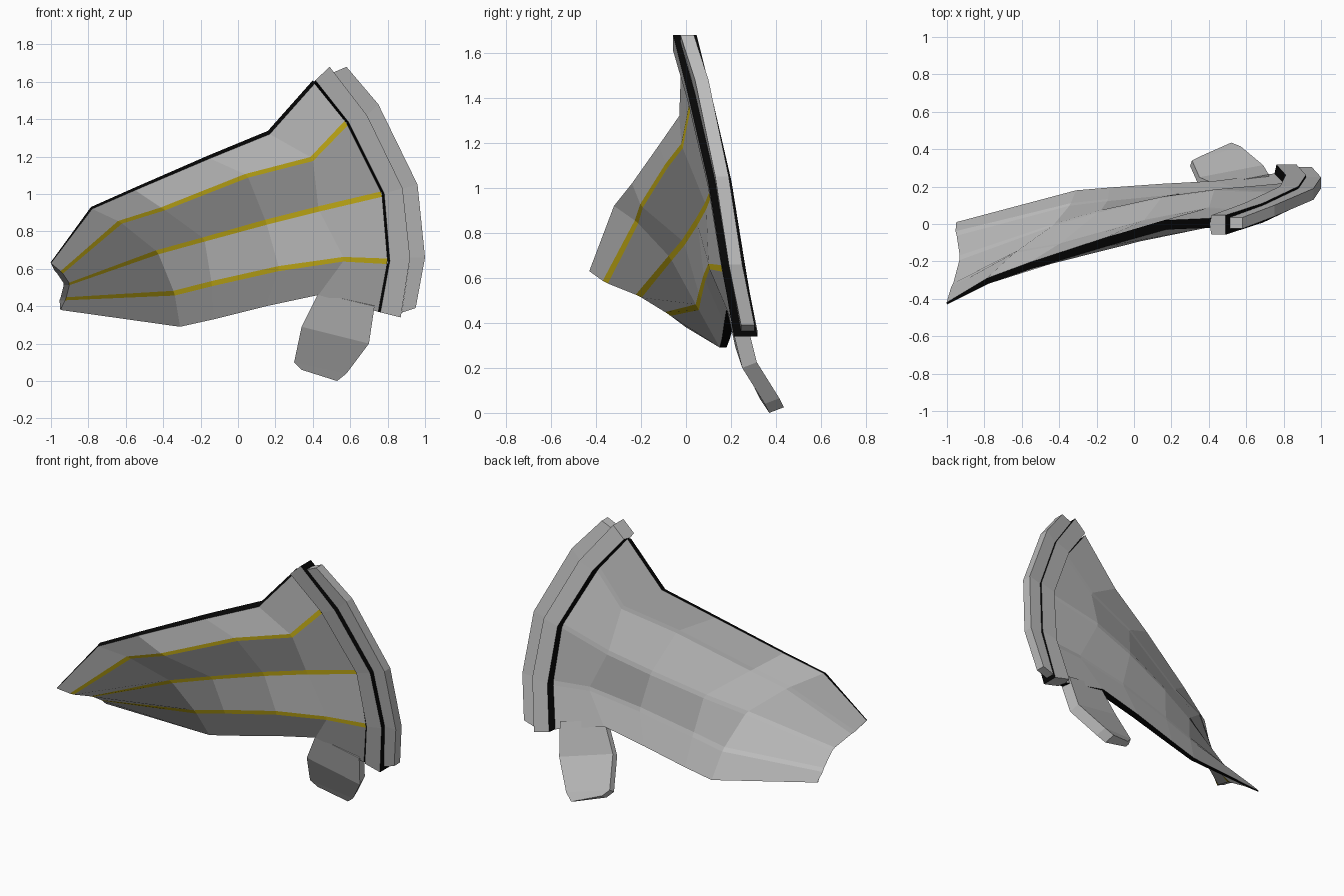
import bpy
import bmesh
from mathutils import Vector

default_cube = bpy.data.objects.get("Cube")
if default_cube:
    bpy.data.objects.remove(default_cube, do_unlink=True)


def make_material(name, colour):
    material = bpy.data.materials.new(name)
    material.use_nodes = True
    material.diffuse_color = colour
    shader = next(n for n in material.node_tree.nodes if n.type == "BSDF_PRINCIPLED")
    shader.inputs["Base Color"].default_value = colour
    return material


GREY, BLACK, YELLOW = range(3)
materials = [
    make_material("plate grey", (0.51, 0.51, 0.51, 1)),
    make_material("trim black", (0.002, 0.002, 0.002, 1)),
    make_material("stripe yellow", (0.66, 0.5, 0.01, 1)),
]


def finish(name, bm):
    """Turn a bmesh into a flat shaded object carrying the shared materials."""
    bmesh.ops.recalc_face_normals(bm, faces=bm.faces)
    mesh = bpy.data.meshes.new(name)
    bm.to_mesh(mesh)
    bm.free()
    for material in materials:
        mesh.materials.append(material)
    bpy.context.collection.objects.link(bpy.data.objects.new(name, mesh))


def loft(name, sections, colours):
    """Bridge closed sections; colours gives one material per side."""
    bm = bmesh.new()
    rings = [[bm.verts.new(p) for p in section] for section in sections]
    count = len(colours)
    for a, b in zip(rings, rings[1:]):
        for i in range(count):
            j = (i + 1) % count
            bm.faces.new((a[i], a[j], b[j], b[i])).material_index = colours[i]
    bm.faces.new(rings[0])
    bm.faces.new(rings[-1])
    finish(name, bm)


# Wing plate: five crease lines running from the tip to the collar
creases = [
    [(-1, -.43, .63), (-.78, -.32, .92), (-.55, -.24, 1.02),
     (-.15, -.12, 1.19), (.17, -.03, 1.32), (.41, -.02, 1.59)],
    [(-.94, -.36, .58), (-.63, -.22, .85), (-.4, -.2, .92),
     (.05, -.09, 1.1), (.4, -.02, 1.19), (.58, .02, 1.38)],
    [(-.9, -.21, .52), (-.43, -.07, .69), (-.18, -.01, .76),
     (.15, .05, .85), (.43, .09, .92), (.77, .12, 1)],
    [(-.92, -.08, .44), (-.34, .05, .47), (-.14, .06, .52),
     (.22, .08, .6), (.57, .1, .65), (.8, .17, .64)],
    [(-.95, 0, .38), (-.31, .15, .29), (-.13, .16, .33),
     (.15, .17, .4), (.43, .18, .46), (.75, .22, .37)],
]
creases = [[Vector(p) for p in line] for line in creases]
thickness = [.01, .03, .035, .045, .05, .05]

# The back is smoother than the front, so the plate swells between its edges
row_swell = [0, .06, .06, .05, .05, .035, .035, 0]
column_swell = [0, .7, .9, 1, .9, 0]


def toward(line, other, distance=.015):
    return [p + (q - p).normalized() * distance for p, q in zip(line, other)]


# Each inner crease is split in two so that a narrow stripe fits between
rows = [creases[0]]
for k in range(1, 4):
    rows.append(toward(creases[k], creases[k - 1]))
    rows.append(toward(creases[k], creases[k + 1]))
rows.append(creases[4])


def back_point(row, column):
    lean = Vector((-.2, 1, .35)) if row == 0 else Vector((0, 1, 0))
    shift = lean * (thickness[column] + row_swell[row] * column_swell[column])
    if column == 0 and 0 < row < len(rows) - 1:
        shift += Vector((-.03, .02, 0))
    return rows[row][column] + shift


bm = bmesh.new()
front = [[bm.verts.new(p) for p in row] for row in rows]
back = [[bm.verts.new(back_point(r, c)) for c in range(len(row))]
        for r, row in enumerate(rows)]
last = len(rows) - 1
for r in range(last):
    for c in range(len(thickness) - 1):
        for grid in (front, back):
            face = bm.faces.new((grid[r][c], grid[r][c + 1],
                                 grid[r + 1][c + 1], grid[r + 1][c]))
            if grid is front and r % 2:
                face.material_index = YELLOW
    for c, colour in ((0, GREY), (-1, BLACK)):
        bm.faces.new((front[r][c], front[r + 1][c],
                      back[r + 1][c], back[r][c])).material_index = colour
for r in (0, last):
    for c in range(len(thickness) - 1):
        bm.faces.new((front[r][c], front[r][c + 1],
                      back[r][c + 1], back[r][c])).material_index = BLACK
finish("wing_plate", bm)


# Collar bands: flat arcs swept along the wide end of the plate
inner_arc = [(.405, 1.6), (.58, 1.38), (.77, 1), (.8, .64), (.75, .37)]
middle_arc = [(.49, 1.68), (.69, 1.42), (.88, 1.03), (.92, .66), (.87, .34)]
outer_start = [(.51, 1.65)] + middle_arc[1:-1] + [(.875, .365)]
outer_arc = [(.58, 1.68), (.75, 1.48), (.96, 1.05), (1, .66), (.95, .39)]
depths = [-.005, .06, .15, .21, .265]


def band(name, start, end, half, setback, bevel, colours):
    sections = []
    for (x, z), (u, w), y in zip(start, end, depths):
        edge = Vector((x, y + setback, z))
        rim = Vector((u, y + setback, w))
        lip = edge + (rim - edge).normalized() * bevel
        step = Vector((0, half, 0))
        sections.append([edge, lip + step, rim + step, rim - step, lip - step])
    loft(name, sections, colours)


band("inner_collar_band", inner_arc, middle_arc, .052, 0, .012,
     [BLACK, GREY, BLACK, GREY, BLACK])
band("outer_collar_band", outer_start, outer_arc, .03, .01, 0, [GREY] * 5)

# Hanging tab: left and right front corners at each level, thinner on the left
tab_levels = [
    ((.43, .18, .47), (.73, .2, .4)),
    ((.34, .22, .29), (.7, .25, .2)),
    ((.3, .31, .1), (.58, .35, .04)),
    ((.34, .33, .06), (.53, .37, 0)),
]
sections = []
for left, right in tab_levels:
    left, right = Vector(left), Vector(right)
    sections.append([left, right, right + Vector((-.01, .065, .025)),
                     left + Vector((.01, .03, .02))])
loft("hanging_tab", sections, [GREY] * 4)
